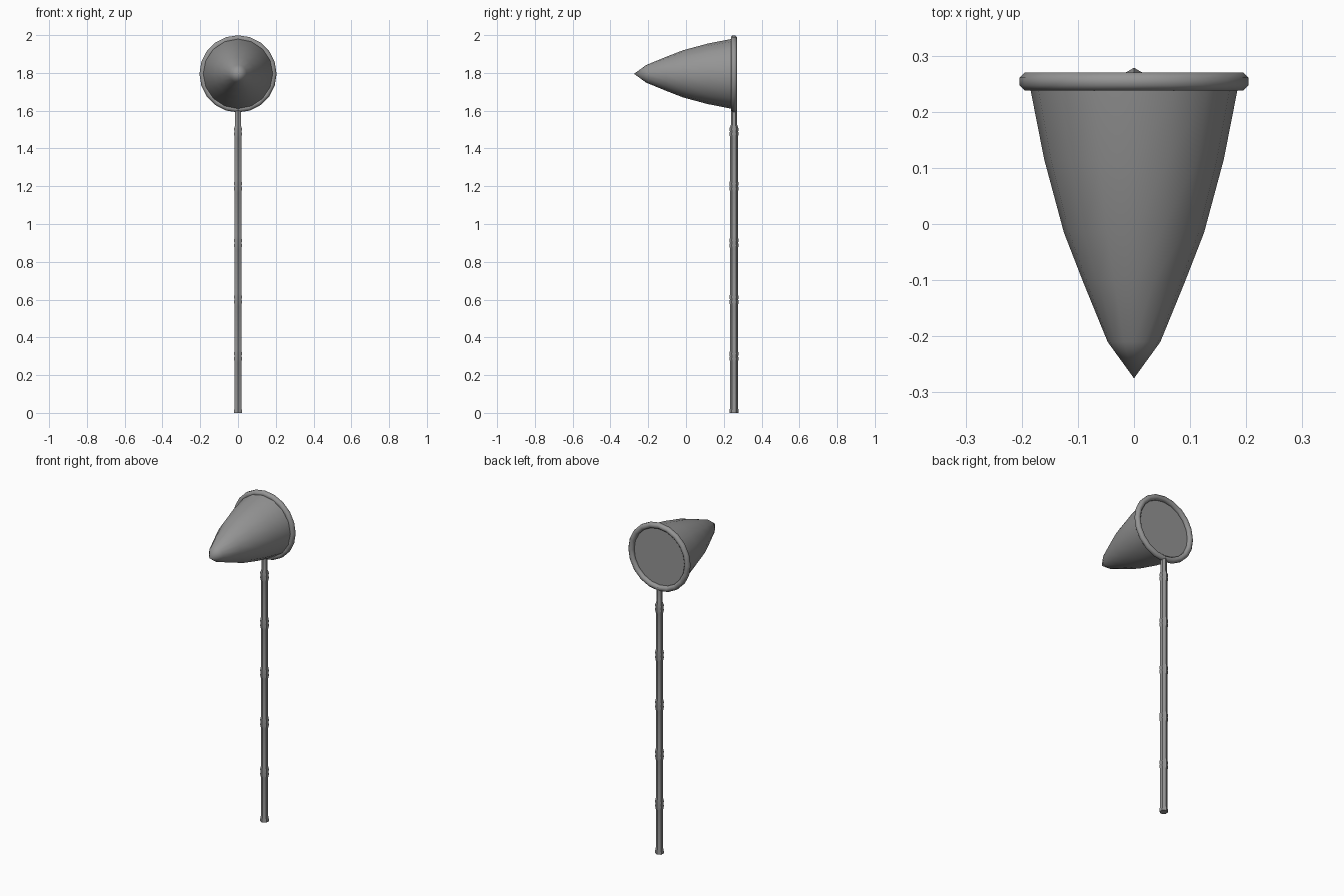
import bpy, bmesh, math
from mathutils import Matrix

cube = bpy.data.objects.get("Cube")
if cube:
    bpy.data.objects.remove(cube)

grey = bpy.data.materials.new("mid grey")
grey.use_nodes = True
COLOUR = (0.3, 0.3, 0.3, 1)
grey.diffuse_color = COLOUR
grey.node_tree.nodes["Principled BSDF"].inputs["Base Color"].default_value = COLOUR

POLE_Y = 0.254
HOOP_Z = 1.795
# Turns the lathe axis from z to y
FACING = Matrix.Translation((0, 0, HOOP_Z)) @ Matrix.Rotation(-math.pi / 2, 4, "X")


def lathe(name, profile, sides, matrix, closed=False, turn=0.0, angle=40):
    """Revolve (radius, height) points about z, then place by matrix."""
    bm = bmesh.new()
    rings = []
    for r, h in profile:
        if r == 0:
            rings.append([bm.verts.new((0, 0, h))] * sides)
            continue
        ring = []
        for i in range(sides):
            a = 2 * math.pi * i / sides + turn
            ring.append(bm.verts.new((r * math.cos(a), r * math.sin(a), h)))
        rings.append(ring)
    pairs = list(zip(rings, rings[1:]))
    if closed:
        pairs.append((rings[-1], rings[0]))
    for low, high in pairs:
        for i in range(sides):
            j = (i + 1) % sides
            corners = dict.fromkeys((low[i], low[j], high[j], high[i]))
            bm.faces.new(list(corners))
    # Cap the open ends
    if not closed:
        for ring in (rings[0], rings[-1]):
            if ring[0] is not ring[1]:
                bm.faces.new(ring)
    bm.transform(matrix)
    bmesh.ops.recalc_face_normals(bm, faces=bm.faces)
    mesh = bpy.data.meshes.new(name)
    bm.to_mesh(mesh)
    bm.free()
    mesh.materials.append(grey)
    obj = bpy.data.objects.new(name, mesh)
    bpy.context.collection.objects.link(obj)
    bpy.ops.object.select_all(action="DESELECT")
    obj.select_set(True)
    bpy.context.view_layer.objects.active = obj
    bpy.ops.object.shade_smooth_by_angle(angle=math.radians(angle))
    return obj


# Jointed pole: each segment flares at its ends, with a groove at the joint
STEP = 0.3
profile = [(0.024, 0), (0.024, 0.012), (0.020, 0.035)]
for k in range(1, 6):
    z = k * STEP - (0.01 if k == 5 else 0)
    profile += [(0.020, z - 0.035), (0.0245, z - 0.014), (0.022, z),
                (0.0245, z + 0.014), (0.020 if k < 5 else 0.017, z + 0.035)]
profile.append((0.017, HOOP_Z - 0.18))
lathe("pole", profile, 6, Matrix.Translation((0, POLE_Y, 0)), turn=math.pi / 6, angle=30)

# Hoop around the mouth
tube = [(0.188 + 0.0175 * math.cos(a), POLE_Y + 0.0175 * math.sin(a))
        for a in (2 * math.pi * (i + 0.5) / 8 for i in range(8))]
lathe("hoop", tube, 20, FACING, closed=True, angle=50)

# Pointed bag with a flat cover across the mouth
bag = [(0, -0.275), (0.047, -0.21), (0.090, -0.105), (0.125, -0.015),
       (0.160, 0.115), (0.184, 0.237), (0.186, 0.25)]
lathe("bag", bag, 16, FACING, angle=40)
